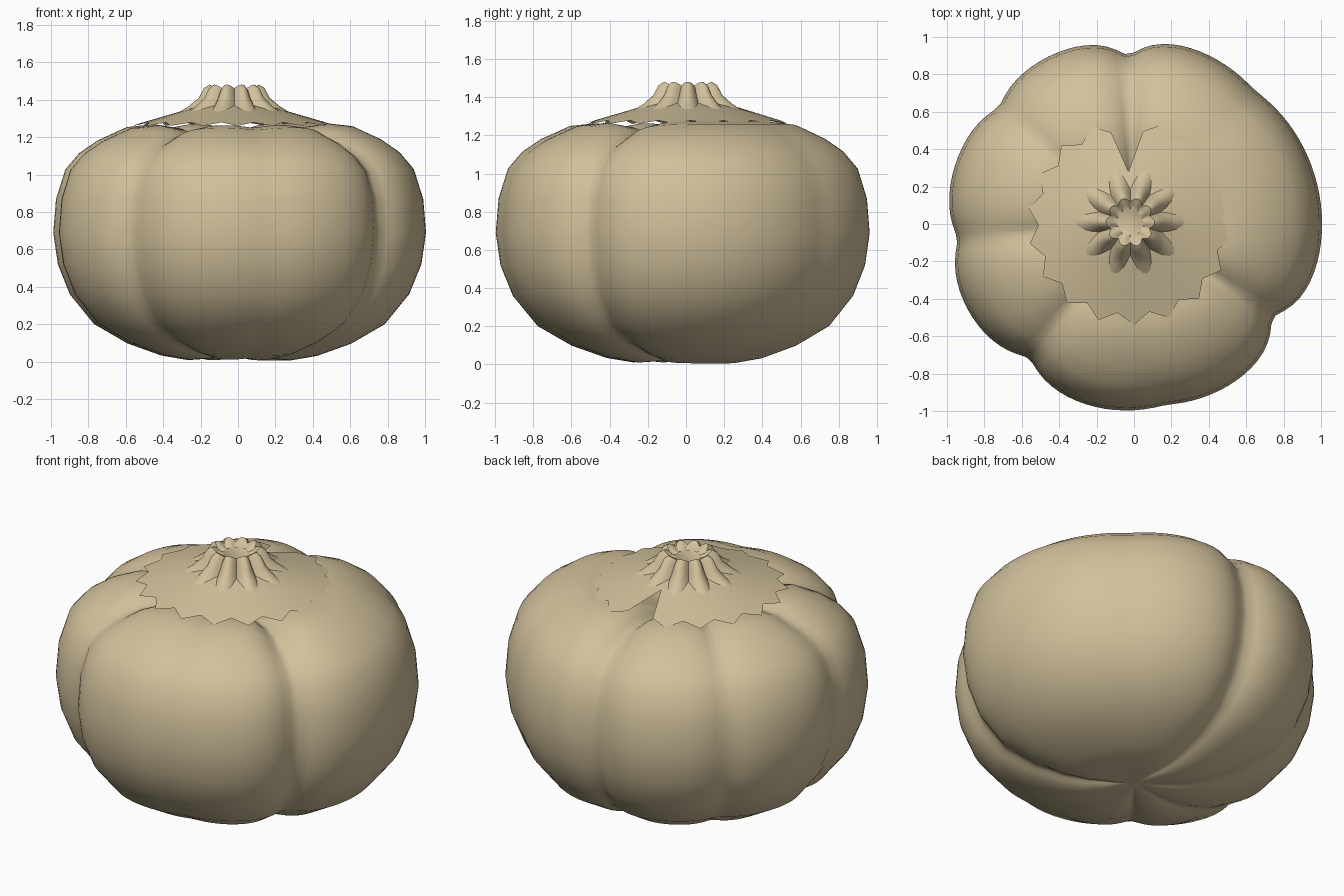
import bpy, math

if "Cube" in bpy.data.objects:
    bpy.data.objects.remove(bpy.data.objects["Cube"])

tan = bpy.data.materials.new("pale_tan")
tan.diffuse_color = (0.64, 0.53, 0.33, 1)
tan.use_nodes = True
tan.node_tree.nodes["Principled BSDF"].inputs["Base Color"].default_value = tan.diffuse_color

# lobe grooves: (angle in degrees, depth, half width in degrees)
GROOVES = [(92, .10, 7), (139, .055, 7), (185, .065, 8), (232, .10, 10),
           (280, .03, 13), (326, .115, 8), (48, .05, 24)]


def groove(deg, top=False):
    total = 0
    for a, depth, w in GROOVES:
        d = abs((deg - a + 180) % 360 - 180)
        if top and a == 48:
            continue
        total += depth * math.exp(-(math.sqrt(d * d + 4) - 2) / w)
    return total


def build(name, rings, cap_start=True, cap_end=True, angle=180):
    """Skin a list of equal closed rings."""
    n = len(rings[0])
    verts = [p for r in rings for p in r]
    faces = [(i * n + j, i * n + (j + 1) % n, (i + 1) * n + (j + 1) % n, (i + 1) * n + j)
             for i in range(len(rings) - 1) for j in range(n)]
    if cap_start:
        faces.append(tuple(reversed(range(n))))
    if cap_end:
        faces.append(tuple(range((len(rings) - 1) * n, len(rings) * n)))
    me = bpy.data.meshes.new(name)
    me.from_pydata(verts, [], faces)
    me.materials.append(tan)
    ob = bpy.data.objects.new(name, me)
    bpy.context.collection.objects.link(ob)
    bpy.ops.object.select_all(action='DESELECT')
    ob.select_set(True)
    bpy.context.view_layer.objects.active = ob
    bpy.ops.object.shade_smooth_by_angle(angle=math.radians(angle))
    return ob


# lobed body
PROFILE = [(.06, .025), (.16, .015), (.28, .006), (.42, .03), (.60, .095), (.78, .20),
           (.91, .36), (.975, .52), (1.0, .69), (.985, .87), (.935, 1.03), (.86, 1.12),
           (.76, 1.19), (.61, 1.26), (.48, 1.275), (.34, 1.255), (.2, 1.19), (.06, 1.12)]
N = 120
rings = []
for r, z in PROFILE:
    ring = []
    for j in range(N):
        deg = 360 * j / N
        a = math.radians(deg)
        g = groove(deg)
        up = max(0, (z - .95) / .32) * (1 - .5 * r)   # grooves cut downwards on the top
        down = max(0, (.3 - z) / .3) * min(1, r / .3) * (1 - .6 * r)
        rad = r * (1.015 - g)
        zz = z - 1.0 * groove(deg, True) * up + .45 * groove(deg, True) * down
        ring.append((rad * math.cos(a), rad * math.sin(a), max(0, zz)))
    rings.append(ring)
build("pumpkin_body", rings)

# jagged flat skirt around the stem, open at the rear groove
M = 36
CX, CY = -.02, .01
inner, outer = [], []
for j in range(M):
    deg = 360 * j / M + 2
    a = math.radians(deg)
    ro = .55 if j % 2 else .49
    if j == 9:
        ro = .27
    zo = 1.36 - (ro - .22) * .30
    inner.append((CX + .16 * math.cos(a), CY + .16 * math.sin(a), 1.375))
    outer.append((CX + ro * math.cos(a), CY + ro * math.sin(a), zo))
build("stem_skirt", [outer, inner], False, False, 30)

# ribbed stem flaring at the base, with a sunken cut end
S, RIBS = 80, 10
rings = []
for r, z, amp in [(.27, 1.325, .16), (.215, 1.365, .15), (.17, 1.41, .13),
                  (.145, 1.455, .12), (.12, 1.472, .10), (.09, 1.45, .03), (.07, 1.44, 0)]:
    ring = []
    for j in range(S):
        a = 2 * math.pi * j / S
        c = abs(math.cos(RIBS * a / 2)) * 2 - 1.1
        rr = r * (1 + amp * c)
        ring.append((CX + rr * math.cos(a), CY + rr * math.sin(a), z + .01 * c * (z > 1.42)))
    rings.append(ring)
build("stem", rings, False, True, 50)
